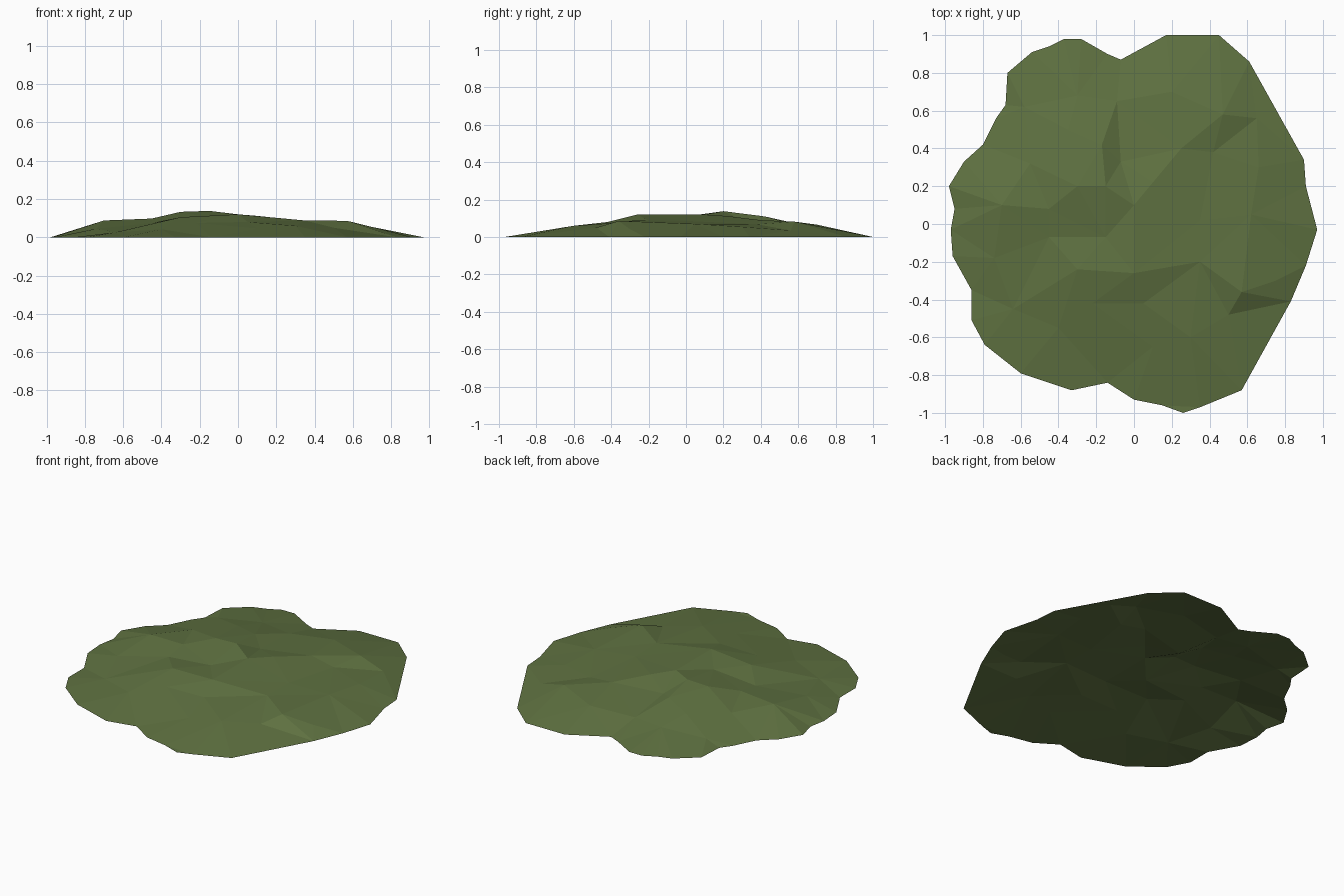
import bpy
from mathutils import Vector
from mathutils.geometry import delaunay_2d_cdt

# ground outline, resting on z = 0
rim = [(-.67, .80), (-.54, .91), (-.45, .94), (-.37, .98), (-.28, .98), (-.14, .90),
       (-.07, .87), (.17, 1), (.45, 1), (.61, .86), (.90, .34), (.91, .20), (.97, -.03),
       (.91, -.22), (.83, -.41), (.57, -.88), (.35, -.97), (.26, -1), (.15, -.96),
       (0, -.93), (-.14, -.84), (-.33, -.88), (-.60, -.79), (-.79, -.64), (-.86, -.51),
       (-.86, -.35), (-.96, -.17), (-.97, -.03), (-.95, .08), (-.98, .20), (-.90, .33),
       (-.80, .42), (-.73, .56), (-.68, .63)]

# ridges and crests (x, y, height)
ridges = [(-.70, .10, .088), (-.45, .08, .098), (-.30, .20, .133), (-.15, .20, .138),
          (0, .10, .12), (.10, .22, .112), (-.30, -.24, .105), (0, -.26, .12),
          (.35, -.20, .088), (.57, -.36, .086), (.35, .02, .085), (.25, .40, .09),
          (.47, .58, .082), (-.17, .42, .11), (-.35, .50, .085), (.20, .70, .066)]

# gullies and lower slopes
hollows = [(-.45, -.07, .075), (-.15, -.07, .10), (-.40, -.55, .042), (-.22, -.42, .075),
           (.05, -.42, .08), (.10, -.65, .046), (.30, -.60, .06), (.50, -.48, .05),
           (.75, -.30, .042), (.62, .05, .07), (.66, .30, .054), (.65, .56, .035),
           (.42, .38, .068), (-.07, .33, .075), (-.09, .65, .048), (-.30, .68, .052),
           (-.55, .32, .075), (-.58, .62, .03), (-.74, -.18, .045), (-.64, -.45, .026)]

# triangulate everything inside the outline
points = [(x, y, 0) for x, y in rim] + ridges + hollows
n = len(rim)
edges = [(i, (i + 1) % n) for i in range(n)]
co, _, faces, source, _, _ = delaunay_2d_cdt([Vector(p[:2]) for p in points], edges, [], 1, 1e-5)
verts = [(c.x, c.y, points[s[0]][2]) for c, s in zip(co, source)]

mesh = bpy.data.meshes.new("grass_mound")
mesh.from_pydata(verts, [], faces)
mesh.update()
if sum(p.normal.z for p in mesh.polygons) < 0:
    mesh.flip_normals()
mound = bpy.data.objects.new("grass_mound", mesh)
bpy.context.collection.objects.link(mound)

# single grass colour
grass = bpy.data.materials.new("grass green")
grass.diffuse_color = (.115, .168, .053, 1)
mesh.materials.append(grass)
